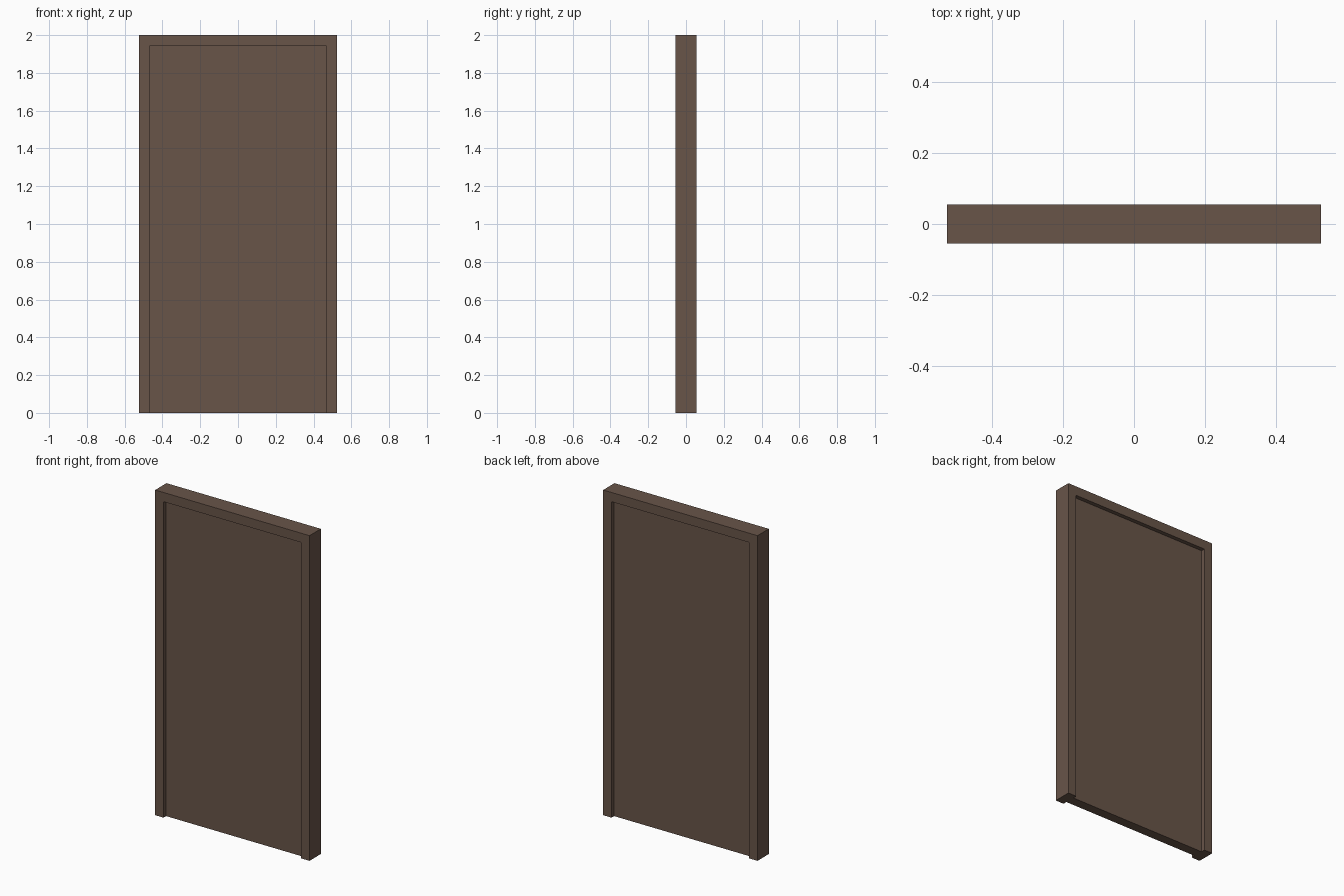
import bpy, bmesh

if "Cube" in bpy.data.objects:
    bpy.data.objects.remove(bpy.data.objects["Cube"])

W, H, D = 0.525, 2.0, 0.055      # outer half width, height, half depth
IW, IH, PD = 0.468, 1.943, 0.03  # opening half width, height, panel half depth

wood = bpy.data.materials.new("dark_wood")
wood.diffuse_color = (0.14, 0.09, 0.066, 1)
wood.use_nodes = True
wood.node_tree.nodes["Principled BSDF"].inputs["Base Color"].default_value = wood.diffuse_color


def extrude_profile(name, points, half_depth):
    """Extrude an XZ outline symmetrically along Y."""
    bm = bmesh.new()
    face = bm.faces.new([bm.verts.new((x, -half_depth, z)) for x, z in points])
    ext = bmesh.ops.extrude_face_region(bm, geom=[face], use_keep_orig=True)
    moved = [g for g in ext["geom"] if isinstance(g, bmesh.types.BMVert)]
    bmesh.ops.translate(bm, verts=moved, vec=(0, 2 * half_depth, 0))
    bmesh.ops.recalc_face_normals(bm, faces=bm.faces)
    mesh = bpy.data.meshes.new(name)
    bm.to_mesh(mesh)
    bm.free()
    mesh.materials.append(wood)
    obj = bpy.data.objects.new(name, mesh)
    bpy.context.collection.objects.link(obj)
    return obj


# Frame: two jambs and a head in one upside-down U
extrude_profile("door_frame", [(-W, 0), (-IW, 0), (-IW, IH), (IW, IH),
                               (IW, 0), (W, 0), (W, H), (-W, H)], D)

# Door leaf, recessed equally on both sides
extrude_profile("door_panel", [(-IW, 0), (IW, 0), (IW, IH), (-IW, IH)], PD)
